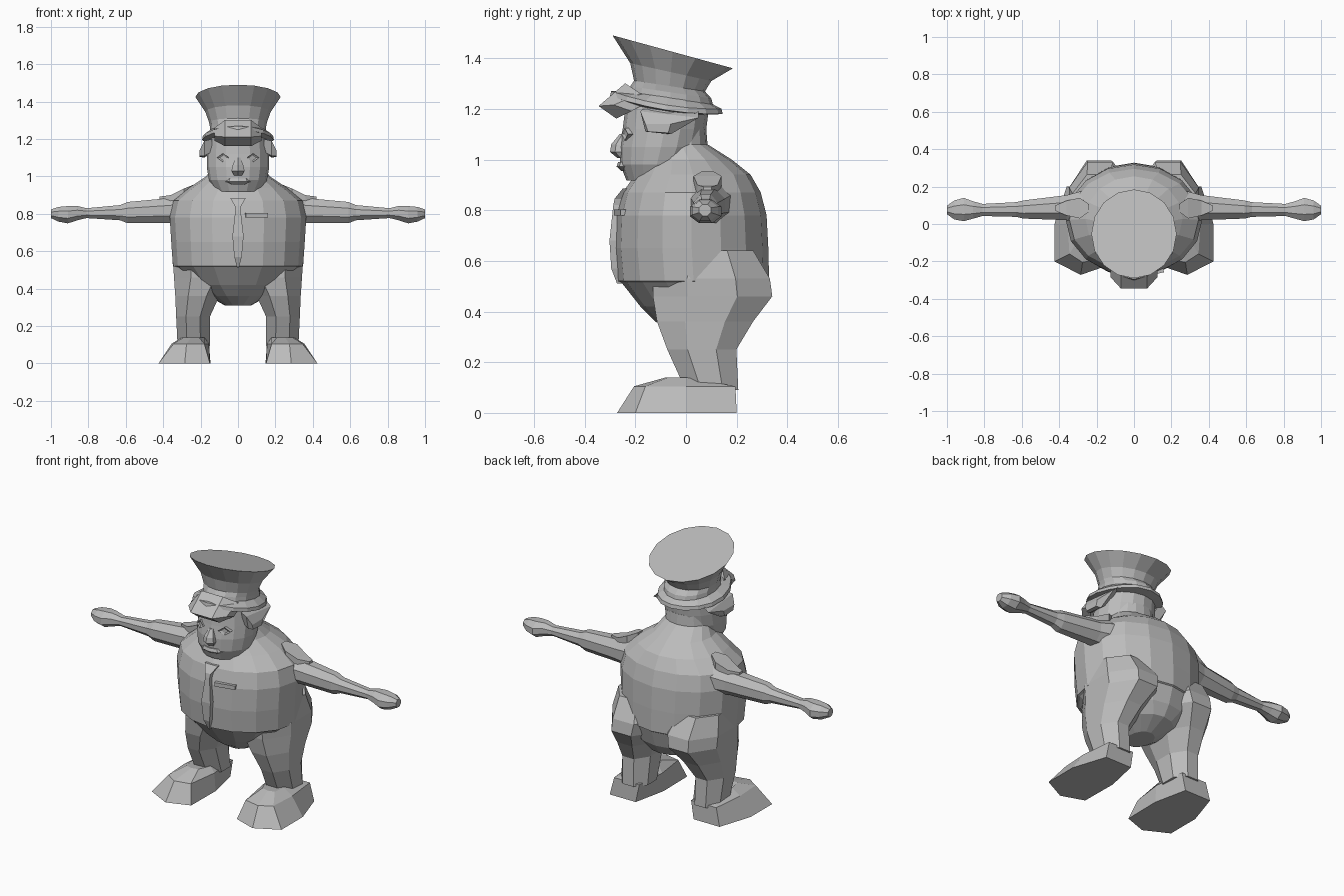
import bpy, bmesh, math
from mathutils import Vector

clay = bpy.data.materials.new("plain grey")
clay.diffuse_color = (0.5, 0.5, 0.5, 1)


def finish(name, bm):
    bmesh.ops.recalc_face_normals(bm, faces=bm.faces)
    me = bpy.data.meshes.new(name)
    bm.to_mesh(me)
    bm.free()
    me.materials.append(clay)
    ob = bpy.data.objects.new(name, me)
    bpy.context.collection.objects.link(ob)
    return ob


def loft(name, rings):
    """Skin a closed tube through equally sized rings of points."""
    bm = bmesh.new()
    vs = [[bm.verts.new(p) for p in r] for r in rings]
    n = len(vs[0])
    for a, b in zip(vs, vs[1:]):
        for i in range(n):
            j = (i + 1) % n
            bm.faces.new((a[i], a[j], b[j], b[i]))
    bm.faces.new(vs[0])
    bm.faces.new(vs[-1])
    return finish(name, bm)


def oval(n, turn=0.0):
    return [(math.cos(2 * math.pi * i / n + turn), math.sin(2 * math.pi * i / n + turn))
            for i in range(n)]


def flat_ring(z, rx, y0, y1, n=16, cx=0.0, tilt=0.0, turn=0.0, sag=0.0):
    """Horizontal ring; tilt slopes it along y, sag drops its sides."""
    cy, ry = (y0 + y1) / 2, (y1 - y0) / 2
    return [Vector((cx + rx * c, cy + ry * s, z + tilt * ry * s - sag * c * c))
            for c, s in oval(n, turn)]


def box_ring(z, rx, y0, y1, cx=0.0):
    return [Vector((cx + a * rx, y1 if b > 0 else y0, z))
            for a, b in ((1, 1), (-1, 1), (-1, -1), (1, -1))]


def side_ring(x, y0, y1, z0, z1, n=8):
    return [Vector((x, (y0 + y1) / 2 + (y1 - y0) / 2 * c, (z0 + z1) / 2 + (z1 - z0) / 2 * s))
            for c, s in oval(n, math.pi / 8)]


def mirrored(rings, side):
    return [[Vector((p.x * side, p.y, p.z)) for p in r] for r in rings]


# Torso with a small step at the jacket hem
loft("torso", [flat_ring(*r) for r in (
    (0.31, 0.07, -0.04, 0.14), (0.36, 0.16, -0.12, 0.25), (0.42, 0.25, -0.18, 0.29),
    (0.515, 0.335, -0.255, 0.32), (0.52, 0.348, -0.268, 0.328), (0.65, 0.357, -0.28, 0.325),
    (0.78, 0.365, -0.275, 0.318), (0.87, 0.345, -0.25, 0.295), (0.94, 0.26, -0.2, 0.255),
    (1.0, 0.17, -0.16, 0.18), (1.06, 0.13, -0.12, 0.085), (1.12, 0.12, -0.1, 0.08))])

# Head
loft("head", [flat_ring(*r) for r in (
    (0.918, 0.12, -0.235, -0.01), (0.98, 0.155, -0.26, 0.03), (1.05, 0.167, -0.262, 0.065),
    (1.12, 0.167, -0.25, 0.08), (1.2, 0.16, -0.24, 0.09), (1.28, 0.14, -0.21, 0.07))])

# Nose and lips
loft("nose", [flat_ring(z, w, y, -0.22, 6, turn=math.pi / 6) for z, w, y in (
    (1.005, 0.025, -0.27), (1.03, 0.04, -0.3), (1.06, 0.033, -0.295), (1.1, 0.015, -0.262))])
loft("lips", [flat_ring(z, w, y, -0.2, 8) for z, w, y in (
    (0.955, 0.04, -0.255), (0.972, 0.07, -0.274), (0.99, 0.06, -0.268))])

# Cap: crown, band and wavy brim
loft("cap_crown", [
    flat_ring(1.22, 0.15, -0.235, 0.11, tilt=-0.1),
    flat_ring(1.265, 0.15, -0.22, 0.1, tilt=-0.15),
    flat_ring(1.29, 0.155, -0.205, 0.075, tilt=-0.15),
    flat_ring(1.345, 0.175, -0.22, 0.1, tilt=-0.22),
    flat_ring(1.425, 0.228, -0.29, 0.185, tilt=-0.274)])
loft("cap_brim", [
    flat_ring(1.2, 0.15, -0.24, 0.09, tilt=-0.14, sag=0.01),
    flat_ring(1.215, 0.192, -0.3, 0.145, tilt=-0.16, sag=0.02),
    flat_ring(1.235, 0.188, -0.295, 0.14, tilt=-0.16, sag=0.02),
    flat_ring(1.245, 0.15, -0.24, 0.1, tilt=-0.14, sag=0.0)])

# Cap peak: cross-section swept across x, narrowing at the ends
peak = ((-0.345, 1.21), (-0.24, 1.31), (-0.2, 1.25), (-0.275, 1.155))
loft("cap_peak", [[Vector((x, y + back, 1.22 + (z - 1.22) * k)) for y, z in peak]
                  for x, back, k in ((-0.125, 0.06, 0.45), (-0.07, 0, 0.9),
                                     (0.07, 0, 0.9), (0.125, 0.06, 0.45))])

# Tie and chest pocket
loft("tie", [box_ring(z, w, y, -0.2) for z, w, y in (
    (0.51, 0.004, -0.272), (0.57, 0.02, -0.295), (0.68, 0.03, -0.302), (0.82, 0.014, -0.287),
    (0.845, 0.018, -0.282), (0.885, 0.042, -0.25))])
pocket = loft("pocket", [box_ring(z, 0.06, -0.008, 0.03) for z in (0.78, 0.803)])
pocket.location = (0.1, -0.263, 0)
pocket.rotation_euler.z = 0.22

for side, label in ((-1, "right"), (1, "left")):
    # Arm with elbow step and hand
    arm = [side_ring(*r) for r in (
        (0.22, -0.01, 0.2, 0.73, 0.93), (0.36, 0.015, 0.16, 0.745, 0.89),
        (0.59, 0.025, 0.13, 0.745, 0.868), (0.63, 0.035, 0.12, 0.762, 0.85),
        (0.81, 0.04, 0.11, 0.775, 0.832), (0.86, 0.025, 0.125, 0.762, 0.845),
        (0.91, 0.01, 0.145, 0.745, 0.845), (0.96, 0.02, 0.13, 0.755, 0.84),
        (1.0, 0.05, 0.1, 0.775, 0.825))]
    loft(label + "_arm", mirrored(arm, side))

    # Shoulder strap
    strap = [[Vector((x, 0.085 + y, z + dz)) for y, dz in
              ((-w, 0), (w, 0), (w, -0.04), (-w, -0.04))]
             for x, w, z in ((0.24, 0.02, 0.955), (0.29, 0.055, 0.935), (0.36, 0.04, 0.9),
                             (0.42, 0.015, 0.892))]
    loft(label + "_shoulder_strap", mirrored(strap, side))

    # Leg flaring into the hip
    leg = [flat_ring(z, (b - a) / 2, y0, y1, 8, (a + b) / 2, turn=math.pi / 8)
           for z, a, b, y0, y1 in (
        (0.09, 0.143, 0.33, -0.01, 0.215), (0.25, 0.143, 0.338, -0.085, 0.21),
        (0.36, 0.09, 0.345, -0.13, 0.28), (0.46, 0.02, 0.355, -0.15, 0.36),
        (0.53, 0.0, 0.36, -0.15, 0.35), (0.64, 0.05, 0.34, -0.1, 0.28))]
    loft(label + "_leg", mirrored(leg, side))

    # Shoe, toes turned outward
    sole = ((0.19, 0.2), (0.36, 0.2), (0.425, 0.0), (0.425, -0.2), (0.285, -0.272),
            (0.15, -0.225), (0.147, 0.0))
    rim = ((0.17, 0.195), (0.335, 0.195), (0.355, 0.0), (0.345, -0.16), (0.275, -0.205),
           (0.18, -0.185), (0.155, 0.0))
    top = ((0.19, 0.17), (0.31, 0.17), (0.3, 0.0), (0.29, -0.07), (0.25, -0.08),
           (0.21, -0.07), (0.18, 0.0))
    shoe = [[Vector((x, y, 0)) for x, y in sole],
            [Vector((x, y, 0.105)) for x, y in rim],
            [Vector((x, y, 0.14 if y < 0.1 else 0.11)) for x, y in top]]
    loft(label + "_shoe", mirrored(shoe, side))

    # Sideburn plate under the brim
    burn = [[Vector((x, y, z)) for y, z in pts] for x, pts in (
        (0.14, ((-0.17, 1.2), (0.05, 1.2), (-0.04, 1.13), (-0.15, 1.13))),
        (0.18, ((-0.18, 1.19), (0.05, 1.165), (-0.06, 1.1), (-0.16, 1.11))),
        (0.205, ((-0.16, 1.14), (-0.06, 1.14), (-0.07, 1.105), (-0.15, 1.11))))]
    loft(label + "_sideburn", mirrored(burn, side))

    # Diamond eye
    eye = [[Vector((0.08 + w * c, y + 0.4 * w * c, 1.1 + 0.75 * w * s)) for c, s in oval(4)]
           for y, w in ((-0.2, 0.032), (-0.242, 0.032), (-0.236, 0.018))]
    loft(label + "_eye", mirrored(eye, side))
